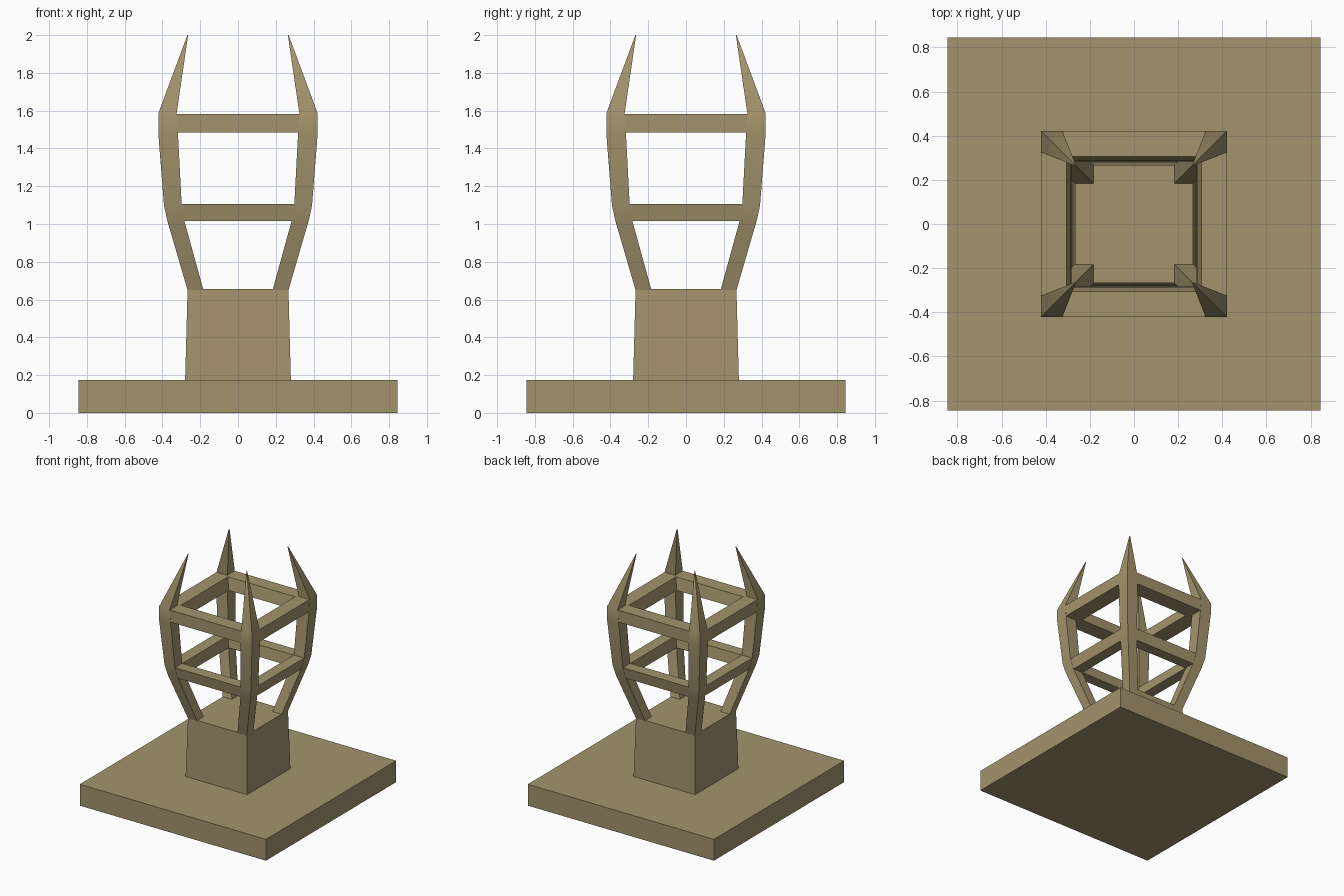
import bpy, bmesh

if "Cube" in bpy.data.objects:
    bpy.data.objects.remove(bpy.data.objects["Cube"])

mat = bpy.data.materials.new("khaki_stone")
mat.diffuse_color = (0.37, 0.295, 0.152, 1)
mat.use_nodes = True
mat.node_tree.nodes["Principled BSDF"].inputs["Base Color"].default_value = mat.diffuse_color


def loft(bm, rings):
    """Skin a list of 4-point rings, capping both ends."""
    loops = [[bm.verts.new(p) for p in r] for r in rings]
    for a, b in zip(loops, loops[1:]):
        for i in range(4):
            j = (i + 1) % 4
            bm.faces.new((a[i], a[j], b[j], b[i]))
    bm.faces.new(loops[0][::-1])
    bm.faces.new(loops[-1])


def rect(x0, x1, y0, y1, z):
    return [(x0, y0, z), (x1, y0, z), (x1, y1, z), (x0, y1, z)]


def finish(bm, name, angle):
    bmesh.ops.recalc_face_normals(bm, faces=bm.faces)
    me = bpy.data.meshes.new(name)
    bm.to_mesh(me)
    bm.free()
    me.materials.append(mat)
    ob = bpy.data.objects.new(name, me)
    bpy.context.collection.objects.link(ob)
    bpy.ops.object.select_all(action='DESELECT')
    ob.select_set(True)
    bpy.context.view_layer.objects.active = ob
    bpy.ops.object.shade_smooth_by_angle(angle=angle)
    return ob


# Square base slab
bm = bmesh.new()
loft(bm, [rect(-.845, .845, -.845, .845, z) for z in (0, .175)])
finish(bm, "base_slab", 0.5)

# Slightly tapered pedestal
bm = bmesh.new()
loft(bm, [rect(-h, h, -h, h, z) for z, h in ((.17, .28), (.655, .267))])
finish(bm, "pedestal", 0.5)

# Four bent corner posts, each ending in a spike: (z, inner, outer)
POST = [(.65, .183, .267), (1.02, .285, .375), (1.10, .298, .392),
        (1.48, .318, .422), (1.585, .325, .422), (2.0, .264, .268)]
for sx, nx in ((-1, "left"), (1, "right")):
    for sy, ny in ((-1, "front"), (1, "back")):
        bm = bmesh.new()
        loft(bm, [rect(sx * a, sx * b, sy * a, sy * b, z) for z, a, b in POST])
        finish(bm, f"{ny}_{nx}_post", 0.6)


# Two square rings of beams tying the posts together
def ring(name, z0, z1, o0, o1, i0, i1):
    bm = bmesh.new()
    prof = [(o0, z0), (o1, z1), (i1, z1), (i0, z0)]
    cor = [(-1, -1), (1, -1), (1, 1), (-1, 1)]
    v = [[bm.verts.new((sx * r, sy * r, z)) for r, z in prof] for sx, sy in cor]
    for k in range(4):
        a, b = v[k], v[(k + 1) % 4]
        for i in range(4):
            j = (i + 1) % 4
            bm.faces.new((a[i], b[i], b[j], a[j]))
    finish(bm, name, 0.6)


ring("lower_ring", 1.015, 1.105, .373, .391, .283, .297)
ring("upper_ring", 1.485, 1.583, .421, .421, .285, .305)
